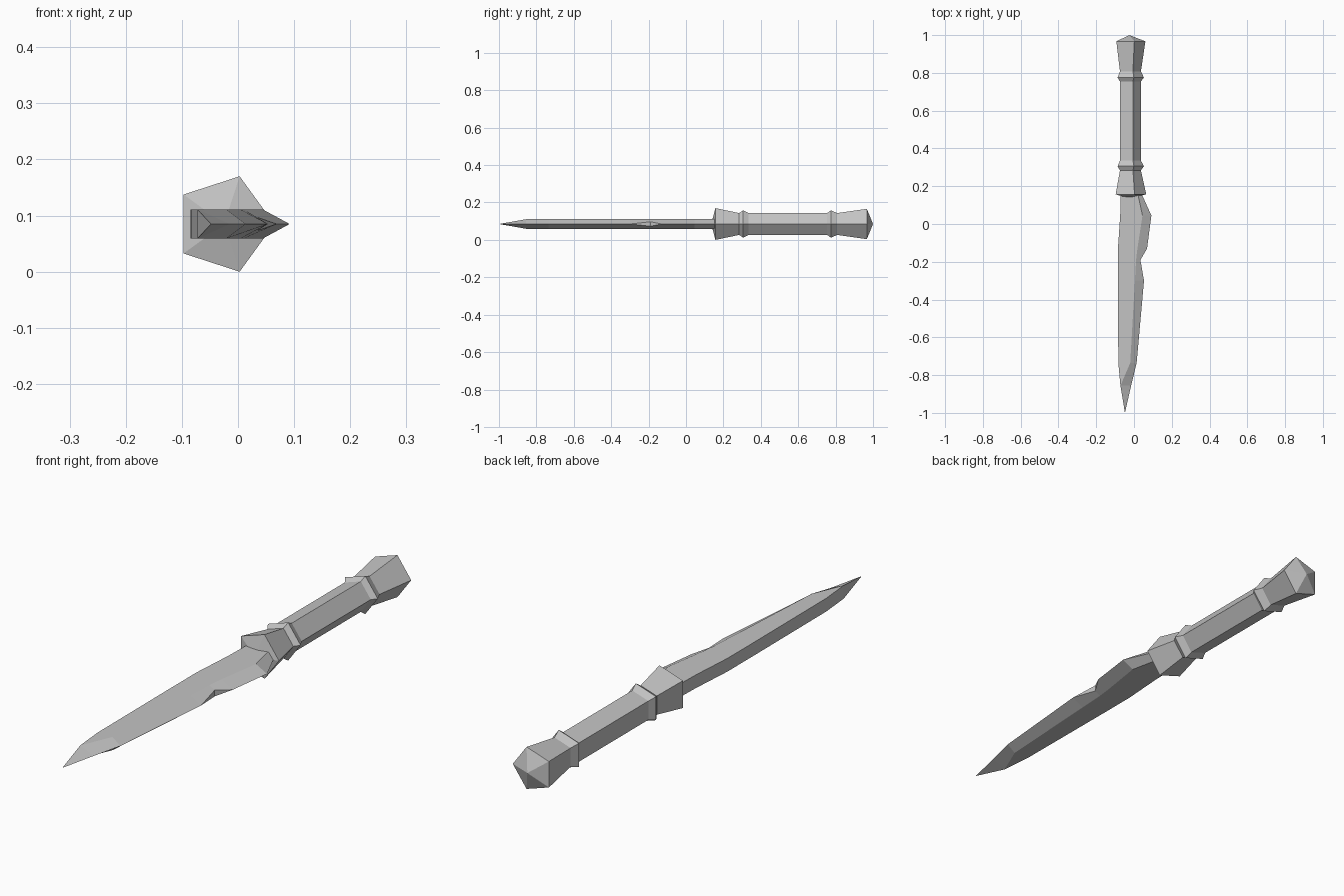
import bpy, bmesh, math

if "Cube" in bpy.data.objects:
    bpy.data.objects.remove(bpy.data.objects["Cube"])

steel = bpy.data.materials.new("plain grey")
steel.diffuse_color = (0.55, 0.55, 0.55, 1)
steel.use_nodes = True
steel.node_tree.nodes["Principled BSDF"].inputs["Base Color"].default_value = steel.diffuse_color
ZC = 0.085      # height of the centre line
HX = -0.0247    # handle axis in x


def loft(name, sections):
    """Skin equal-length rings of points, cap the ends, merge collapsed points."""
    bm = bmesh.new()
    rings = [[bm.verts.new(p) for p in s] for s in sections]
    n = len(rings[0])
    for a, b in zip(rings, rings[1:]):
        for i in range(n):
            j = (i + 1) % n
            bm.faces.new((a[i], a[j], b[j], b[i]))
    bm.faces.new(rings[0])
    bm.faces.new(rings[-1])
    bmesh.ops.remove_doubles(bm, verts=bm.verts, dist=0.0003)
    bmesh.ops.recalc_face_normals(bm, faces=bm.faces)
    me = bpy.data.meshes.new(name)
    bm.to_mesh(me)
    bm.free()
    me.materials.append(steel)
    ob = bpy.data.objects.new(name, me)
    bpy.context.collection.objects.link(ob)
    return ob


def pentagon(y, r):
    return [(HX + r * math.cos(k * math.tau / 5), y,
             ZC + r * math.sin(k * math.tau / 5)) for k in range(5)]


# Five-sided handle: guard, collar, grip, collar, pommel (y, radius)
handle = [(0.135, 0.0001), (0.157, 0.0894), (0.284, 0.0614), (0.306, 0.077),
          (0.335, 0.0614), (0.755, 0.0614), (0.775, 0.077), (0.808, 0.0614),
          (0.967, 0.085), (1.0, 0.0001)]
loft("handle", [pentagon(y, r) for y, r in handle])

# Blade stations: y, spine x, ridge x, edge x, half thickness at edge
T = 0.0255
stations = [(0.16, -0.070, 0.020, 0.040, 0),
            (0.045, -0.073, 0.045, 0.092, 0),
            (-0.13, -0.085, 0.018, 0.069, 0),
            (-0.19, -0.085, 0.011, 0.034, 0.012),
            (-0.30, -0.085, 0.005, 0.053, 0),
            (-0.735, -0.083, -0.020, 0.014, 0),
            (-0.855, -0.072, -0.071, -0.015, 0)]


def section(y, spine, ridge, edge, t):
    return [(spine, y, ZC + T), (ridge, y, ZC + T), (edge, y, ZC + t),
            (edge, y, ZC - t), (ridge, y, ZC - T), (spine, y, ZC - T)]


tip = [(-0.048, -1.0, ZC)] * 6
loft("blade", [section(*s) for s in stations] + [tip])
